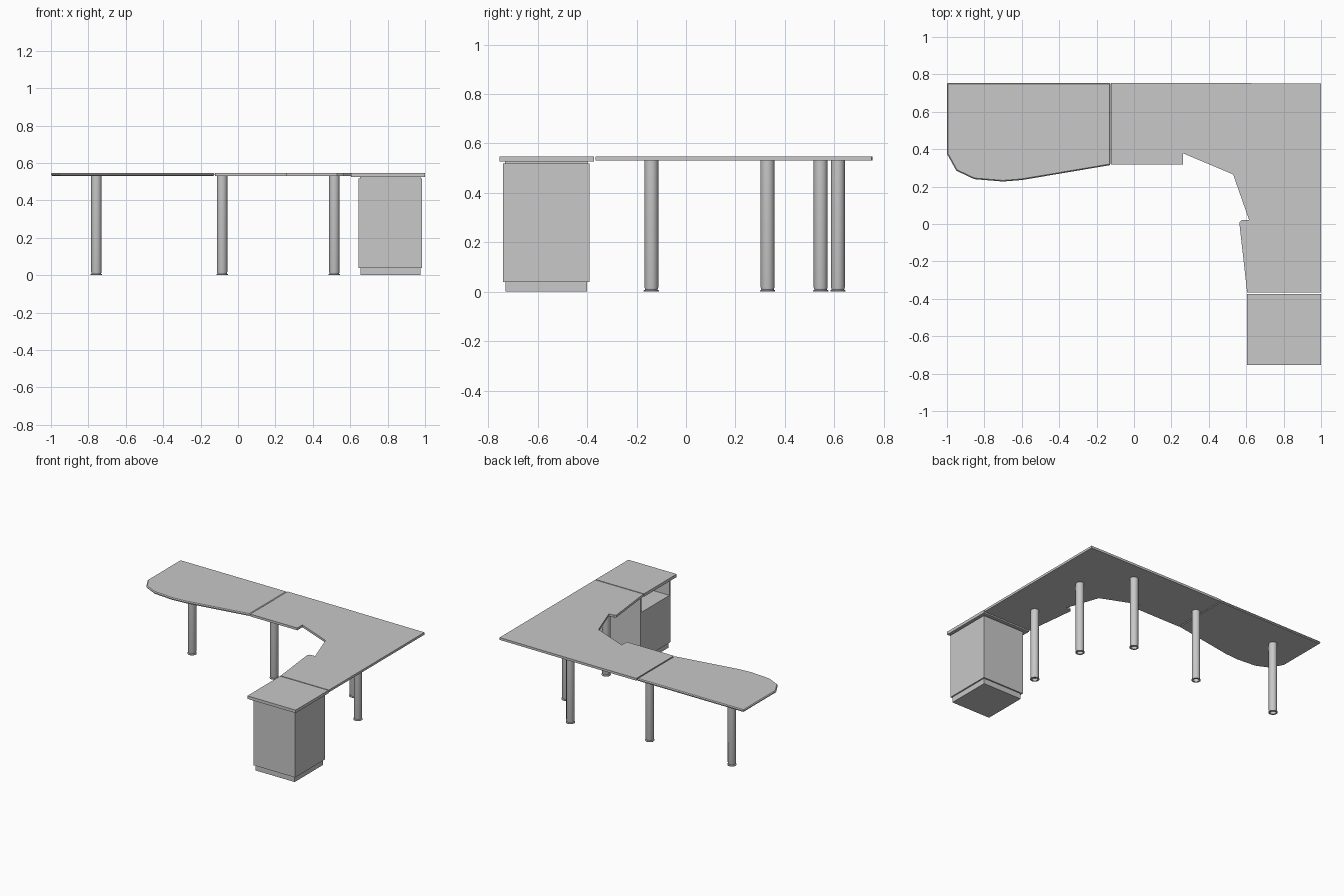
import bpy
import bmesh
import math

if "Cube" in bpy.data.objects:
    bpy.data.objects.remove(bpy.data.objects["Cube"], do_unlink=True)

grey = bpy.data.materials.new("light_grey")
grey.use_nodes = True
colour = (0.58, 0.58, 0.58, 1)
grey.diffuse_color = colour
grey.node_tree.nodes["Principled BSDF"].inputs["Base Color"].default_value = colour

TOP, UNDER = 0.548, 0.531


def add_object(name, bm):
    bmesh.ops.recalc_face_normals(bm, faces=bm.faces)
    mesh = bpy.data.meshes.new(name)
    bm.to_mesh(mesh)
    bm.free()
    mesh.materials.append(grey)
    obj = bpy.data.objects.new(name, mesh)
    bpy.context.collection.objects.link(obj)
    return obj


def slab(name, outline, low=UNDER, high=TOP, bevel=0):
    """Flat panel extruded upwards from a plan outline."""
    bm = bmesh.new()
    face = bm.faces.new([bm.verts.new((x, y, low)) for x, y in outline])
    new = bmesh.ops.extrude_face_region(bm, geom=[face])["geom"]
    bmesh.ops.translate(bm, vec=(0, 0, high - low),
                        verts=[v for v in new if isinstance(v, bmesh.types.BMVert)])
    obj = add_object(name, bm)
    if bevel:
        mod = obj.modifiers.new("edge_bevel", "BEVEL")
        mod.width = bevel
        mod.limit_method = "ANGLE"
        mod.angle_limit = math.radians(60)
    return obj


def box(name, x0, x1, y0, y1, z0, z1):
    return slab(name, [(x0, y0), (x1, y0), (x1, y1), (x0, y1)], z0, z1)


def lathe(name, profile, x, y, steps=24):
    """Spin a radius/height profile about a vertical axis."""
    bm = bmesh.new()
    verts = [bm.verts.new((r, 0, z)) for r, z in profile]
    edges = [bm.edges.new(pair) for pair in zip(verts, verts[1:])]
    bmesh.ops.spin(bm, geom=verts + edges, cent=(0, 0, 0), axis=(0, 0, 1),
                   angle=math.tau, steps=steps)
    bmesh.ops.remove_doubles(bm, verts=bm.verts, dist=0.0001)
    obj = add_object(name, bm)
    obj.location = (x, y, 0)
    bpy.ops.object.select_all(action="DESELECT")
    obj.select_set(True)
    bpy.context.view_layer.objects.active = obj
    bpy.ops.object.shade_smooth_by_angle(angle=math.radians(35))
    return obj


# Worktop panels
slab("meeting_end_top", [(-1, 0.755), (-1, 0.375), (-0.95, 0.285), (-0.855, 0.24),
                         (-0.70, 0.227), (-0.60, 0.235), (-0.126, 0.315),
                         (-0.126, 0.755)], bevel=0.006)
slab("middle_top", [(-0.122, 0.318), (0.262, 0.318), (0.262, 0.755), (-0.122, 0.755)])
slab("corner_top_rear", [(0.262, 0.378), (0.53, 0.265), (1, 0.75), (0.262, 0.755)])
slab("corner_top_side", [(0.53, 0.265), (0.615, 0.022), (1, 0.022), (1, 0.75)])
slab("return_top", [(0.615, 0.022), (0.575, 0.02), (0.563, 0.008), (0.605, -0.366),
                    (1, -0.366), (1, 0.022)])

# Cabinet: plinth, lower body, open compartment walls and top
LEFT, RIGHT, FRONT, REAR = 0.645, 0.985, -0.74, -0.39
SHELF, LID, WALL = 0.39, 0.518, 0.012
box("cabinet_plinth", LEFT + 0.01, RIGHT - 0.01, FRONT + 0.01, REAR - 0.01, 0, 0.04)
box("cabinet_body", LEFT, RIGHT, FRONT, REAR, 0.04, SHELF)
box("cabinet_front_wall", LEFT, RIGHT, FRONT, FRONT + WALL, SHELF, LID)
box("cabinet_rear_wall", LEFT, RIGHT, REAR - WALL, REAR, SHELF, LID)
box("cabinet_outer_wall", RIGHT - WALL, RIGHT, FRONT + WALL, REAR - WALL, SHELF, LID)
box("cabinet_spacer", LEFT + 0.008, RIGHT - 0.008, FRONT + 0.008, REAR - 0.008, LID, 0.526)
box("cabinet_top", 0.605, 1, -0.755, -0.373, 0.526, TOP)

# Round legs with hollow flared feet
leg_profile = [(0, 0.02), (0.02, 0.02), (0.02, 0), (0.031, 0), (0.031, 0.005),
               (0.025, 0.008), (0.028, 0.018), (0.028, UNDER), (0, UNDER)]
leg_spots = {"end": (-0.757, 0.545), "middle": (-0.085, 0.545),
             "corner_rear": (0.515, 0.615), "corner_side": (0.75, 0.33),
             "return": (0.75, -0.14)}
for spot, (x, y) in leg_spots.items():
    lathe(spot + "_leg", leg_profile, x, y)
